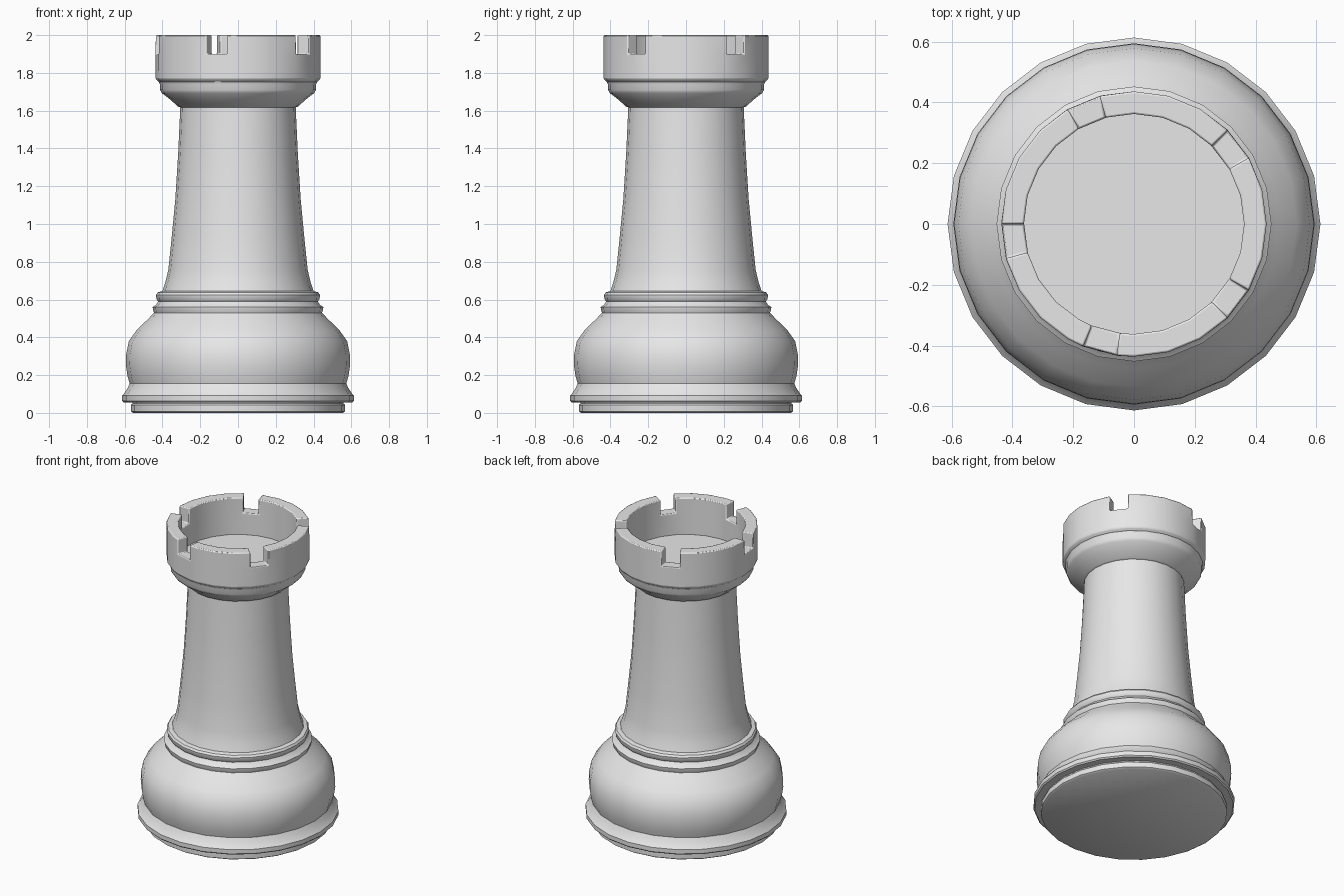
import bpy, bmesh
from math import cos, sin, radians

cube = bpy.data.objects.get("Cube")
if cube:
    bpy.data.objects.remove(cube, do_unlink=True)

grey = bpy.data.materials.new("light_grey")
grey.use_nodes = True
grey.diffuse_color = (0.8, 0.8, 0.8, 1)
grey.node_tree.nodes["Principled BSDF"].inputs["Base Color"].default_value = (0.8, 0.8, 0.8, 1)

SIDES = 24


def finish(name, bm, bevel=0.0):
    bmesh.ops.recalc_face_normals(bm, faces=bm.faces)
    mesh = bpy.data.meshes.new(name)
    bm.to_mesh(mesh)
    bm.free()
    mesh.materials.append(grey)
    obj = bpy.data.objects.new(name, mesh)
    bpy.context.collection.objects.link(obj)
    bpy.ops.object.select_all(action="DESELECT")
    obj.select_set(True)
    bpy.context.view_layer.objects.active = obj
    if bevel:
        mod = obj.modifiers.new("soft_edges", "BEVEL")
        mod.width = bevel
        mod.segments = 2
        mod.limit_method = "ANGLE"
        mod.angle_limit = radians(40)
    bpy.ops.object.shade_smooth_by_angle(angle=radians(35))


def lathe(name, profile):
    """Turn a (radius, height) profile and cap both ends."""
    bm = bmesh.new()
    rings = []
    for r, z in profile:
        rings.append([bm.verts.new((r * cos(radians(360 * i / SIDES)),
                                    r * sin(radians(360 * i / SIDES)), z))
                      for i in range(SIDES)])
    for low, high in zip(rings, rings[1:]):
        for i in range(SIDES):
            j = (i + 1) % SIDES
            bm.faces.new((low[i], low[j], high[j], high[i]))
    bm.faces.new(rings[0])
    bm.faces.new(rings[-1])
    finish(name, bm)


# Foot: thin disc, groove and flared lip
lathe("foot", [(0.555, 0), (0.567, 0.008), (0.567, 0.042), (0.558, 0.05),
               (0.558, 0.056), (0.605, 0.056), (0.613, 0.064), (0.613, 0.092),
               (0.603, 0.103), (0.585, 0.13), (0.572, 0.157)])

# Bulging base
lathe("bulb", [(0.572, 0.15), (0.585, 0.195), (0.594, 0.255), (0.592, 0.31),
               (0.578, 0.38), (0.535, 0.44), (0.475, 0.498), (0.445, 0.53)])

# Small lip and collar under the shaft
lathe("collar", [(0.442, 0.525), (0.45, 0.545), (0.452, 0.56), (0.435, 0.572),
                 (0.422, 0.59), (0.432, 0.602), (0.434, 0.625), (0.425, 0.638),
                 (0.402, 0.645)])

# Tapering shaft
lathe("shaft", [(0.402, 0.64), (0.385, 0.69), (0.369, 0.757), (0.35, 0.94),
                (0.332, 1.13), (0.317, 1.37), (0.305, 1.63)])

# Flared neck, whose top is the floor inside the crown
lathe("neck", [(0.3, 1.615), (0.318, 1.622), (0.36, 1.66), (0.402, 1.692),
               (0.413, 1.71), (0.413, 1.738), (0.42, 1.755)])

# Crown wall with five notches
OUTER, INNER, BASE, NOTCH, TOP = 0.436, 0.362, 1.75, 1.9, 2.0
notch_starts = (30, 105, 180, 247.5, 315)
angles = sorted({15.0 * i for i in range(SIDES)} - {255.0} | {247.5, 262.5})
count = len(angles)
bm = bmesh.new()


def ring(r, z):
    return [bm.verts.new((r * cos(radians(a)), r * sin(radians(a)), z)) for a in angles]


foot_out, base_out, mid_out, top_out = ring(0.418, BASE), ring(OUTER, 1.768), ring(OUTER, NOTCH), ring(OUTER, TOP)
base_in, mid_in, top_in = ring(INNER, BASE), ring(INNER, NOTCH), ring(INNER, TOP)
for i in range(count):
    j = (i + 1) % count
    for a, b in ((foot_out, base_out), (base_out, mid_out), (base_in, mid_in), (base_in, foot_out)):
        bm.faces.new((a[i], a[j], b[j], b[i]))
    if angles[i] in notch_starts:
        bm.faces.new((mid_out[i], mid_out[j], mid_in[j], mid_in[i]))
        for k in (i, j):
            bm.faces.new((mid_out[k], mid_in[k], top_in[k], top_out[k]))
    else:
        for a, b in ((mid_out, top_out), (mid_in, top_in), (top_out, top_in)):
            bm.faces.new((a[i], a[j], b[j], b[i]))
finish("crown", bm, 0.006)
